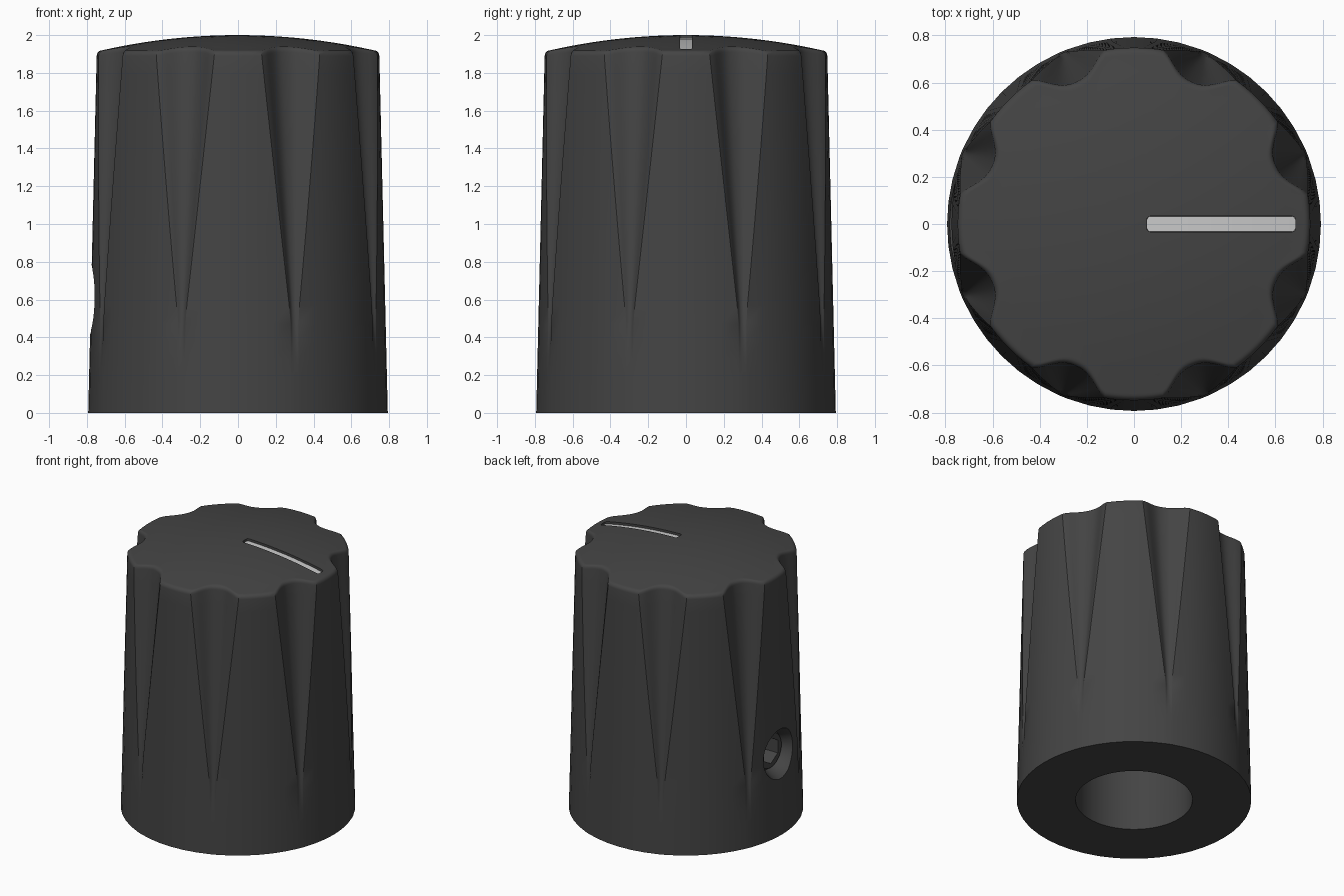
import bpy, bmesh
from math import pi, radians, sin, cos, sqrt
from mathutils import Matrix, Vector

cube = bpy.data.objects.get("Cube")
if cube:
    bpy.data.objects.remove(cube, do_unlink=True)

FLUTES = 8
SECTOR = 2 * pi / FLUTES
FLUTE_STEPS, LAND_STEPS = 16, 6
COLUMNS = FLUTES * (FLUTE_STEPS + LAND_STEPS)
FILLET = 0.03
DOME_RADIUS = 3.26
TIP_Z, RIM_Z = 0.3, 1.9


def material(name, value):
    mat = bpy.data.materials.new(name)
    mat.use_nodes = True
    colour = (value, value, value, 1)
    mat.diffuse_color = colour
    mat.node_tree.nodes["Principled BSDF"].inputs["Base Color"].default_value = colour
    return mat


dark = material("dark grey plastic", 0.058)
light = material("light grey paint", 0.6)


def make_object(name, bm, mat):
    bmesh.ops.recalc_face_normals(bm, faces=bm.faces[:])
    mesh = bpy.data.meshes.new(name)
    bm.to_mesh(mesh)
    bm.free()
    mesh.materials.append(mat)
    obj = bpy.data.objects.new(name, mesh)
    bpy.context.collection.objects.link(obj)
    return obj


def activate(obj):
    bpy.ops.object.select_all(action="DESELECT")
    obj.select_set(True)
    bpy.context.view_layer.objects.active = obj


def cut(obj, cutter):
    cutter.hide_render = True
    mod = obj.modifiers.new("cut", "BOOLEAN")
    mod.operation = "DIFFERENCE"
    mod.solver = "EXACT"
    mod.object = cutter
    activate(obj)
    bpy.ops.object.modifier_apply(modifier=mod.name)
    bpy.data.objects.remove(cutter, do_unlink=True)


def smooth(obj):
    activate(obj)
    bpy.ops.object.shade_smooth_by_angle(angle=radians(30))


def skin(bm, rings):
    """Bridge a stack of closed vertex rings with quads."""
    for low, high in zip(rings, rings[1:]):
        n = len(low)
        for i in range(n):
            j = (i + 1) % n
            bm.faces.new((low[i], low[j], high[j], high[i]))


def turned(name, profile, sides, matrix):
    """Closed solid turned about an axis from (height, radius) pairs."""
    bm = bmesh.new()
    rings = [[bm.verts.new(matrix @ Vector((r * cos(2 * pi * i / sides),
                                            r * sin(2 * pi * i / sides), h)))
              for i in range(sides)] for h, r in profile]
    skin(bm, rings)
    bm.faces.new(rings[0])
    bm.faces.new(rings[-1])
    return make_object(name, bm, dark)


def dome(r):
    return 2 - DOME_RADIUS + sqrt(DOME_RADIUS ** 2 - r * r)


def wall(column, z):
    """Angle and radius of the fluted, tapered wall."""
    sector, step = divmod(column, FLUTE_STEPS + LAND_STEPS)
    grow = max(0, (z - TIP_Z) / (RIM_Z - TIP_Z))
    half = max(0.03, 0.225 * grow)
    angle = (sector + 0.5) * SECTOR
    radius = 0.793 - 0.045 * z / RIM_Z
    if step <= FLUTE_STEPS:
        u = 2 * step / FLUTE_STEPS - 1
        angle += u * half
        radius -= 0.097 * grow * (1 - abs(u) ** 2.5) ** 1.5
    else:
        angle += half + (SECTOR - 2 * half) * (step - FLUTE_STEPS) / LAND_STEPS
    return angle, radius


# Knob body: fluted wall, rounded rim and shallow dome
bm = bmesh.new()
LEVELS = 20
columns = []
for c in range(COLUMNS):
    angle, rim = wall(c, RIM_Z)
    inner = rim - FILLET
    shoulder = dome(inner) - FILLET
    points = []
    for k in range(LEVELS + 1):
        z = shoulder * k / LEVELS
        a, r = wall(c, min(z, RIM_Z))
        points.append((a, r, z))
    for k in range(1, 6):
        t = k / 5 * pi / 2
        points.append((angle, inner + FILLET * cos(t), shoulder + FILLET * sin(t)))
    for k in range(9, 0, -1):
        r = inner * k / 10
        points.append((angle, r, dome(r)))
    columns.append([bm.verts.new((r * cos(a), r * sin(a), z)) for a, r, z in points])
rings = [list(ring) for ring in zip(*columns)]
skin(bm, rings)
bm.faces.new(rings[0])
centre = bm.verts.new((0, 0, 2))
for i in range(COLUMNS):
    bm.faces.new((rings[-1][i], rings[-1][(i + 1) % COLUMNS], centre))
body = make_object("knob_body", bm, dark)


# Shaft bore and countersunk side hole
cut(body, turned("bore_cutter", [(-0.1, 0.395), (1.3, 0.395)], 96, Matrix()))
side = Matrix.Translation((0, 0, 0.6)) @ Matrix.Rotation(-pi / 2, 4, "Y")
cut(body, turned("side_hole_cutter",
                 [(0.3, 0.14), (0.7, 0.14), (0.775, 0.18), (0.95, 0.28)], 48, side))


def rounded_bar(name, bottom, top, margin, mat):
    """Upright bar with rounded corners along the pointer line."""
    x0, x1, half = 0.055 + margin, 0.685 - margin, 0.033 - margin
    bm = bmesh.new()
    bmesh.ops.create_cube(bm, size=1)
    for v in bm.verts:
        v.co = ((x0 + x1) / 2 + v.co.x * (x1 - x0), v.co.y * 2 * half,
                (bottom + top) / 2 + v.co.z * (top - bottom))
    upright = [e for e in bm.edges if abs(e.verts[0].co.z - e.verts[1].co.z) > 0.01]
    bmesh.ops.bevel(bm, geom=upright, offset=0.014, segments=4,
                    profile=0.5, affect="EDGES")
    return make_object(name, bm, mat)


# Pointer slot with a painted inlay that follows the dome
cut(body, rounded_bar("slot_cutter", 1.87, 2.1, 0, dark))
smooth(body)

pointer = rounded_bar("pointer_inlay", 1.86, 2.0, 0.0005, light)
bm = bmesh.new()
bm.from_mesh(pointer.data)
for k in range(1, 16):
    bmesh.ops.bisect_plane(bm, geom=bm.verts[:] + bm.edges[:] + bm.faces[:],
                           plane_co=(0.055 + 0.63 * k / 16, 0, 0), plane_no=(1, 0, 0))
for v in bm.verts:
    if v.co.z > 1.95:
        v.co.z = dome(v.co.xy.length) - 0.017
bm.to_mesh(pointer.data)
bm.free()
smooth(pointer)

# Set screw with a hexagonal socket
screw = turned("set_screw", [(0.42, 0.139), (0.68, 0.139), (0.7, 0.125)], 48, side)
cut(screw, turned("socket_cutter", [(0.55, 0.095), (0.8, 0.095)], 6, side))
smooth(screw)
